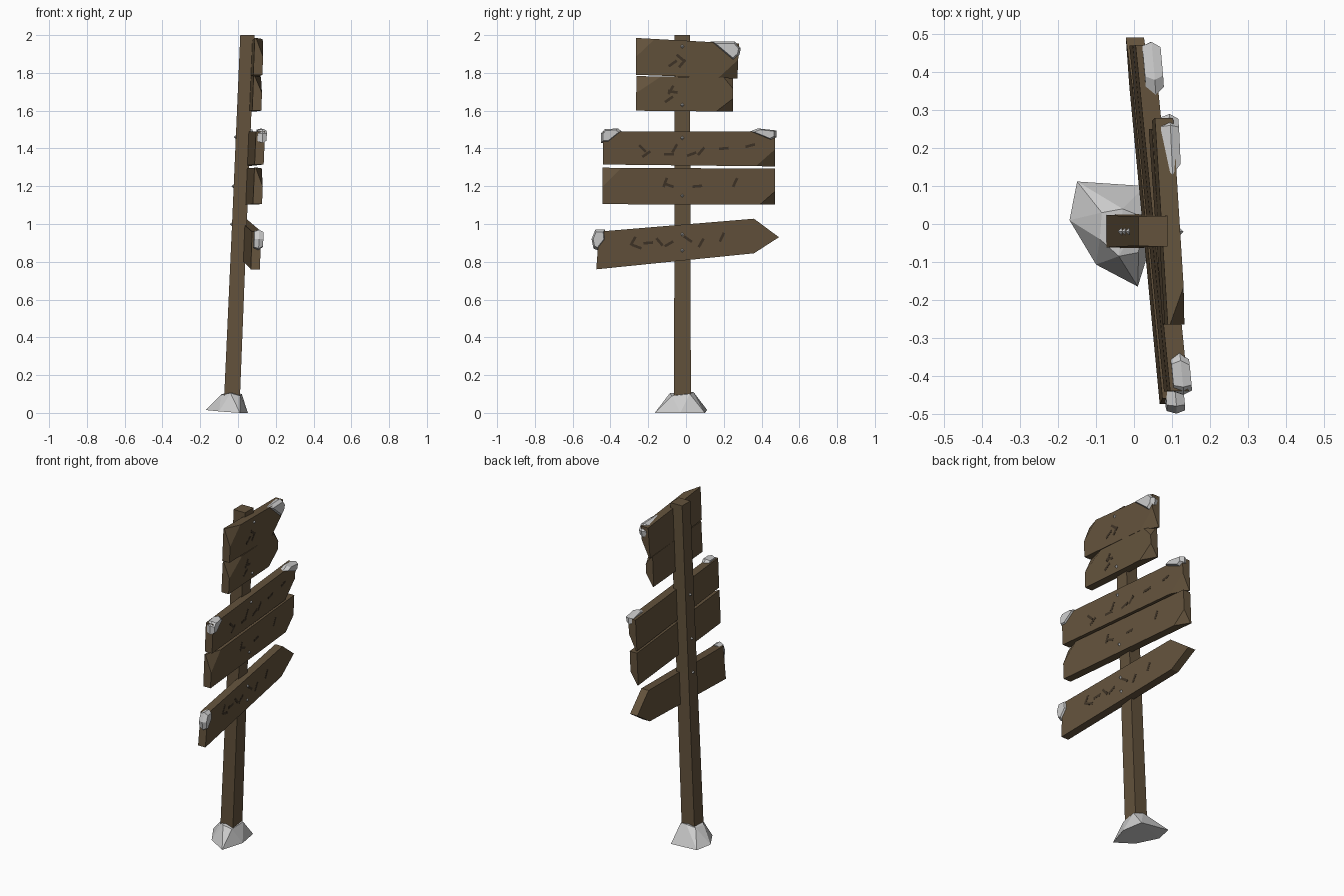
import bpy, bmesh, math
from mathutils import Vector

if "Cube" in bpy.data.objects:
    bpy.data.objects.remove(bpy.data.objects["Cube"])

BACK, FRONT = 0.025, 0.073      # board depth range measured from the post axis
MID_Y = -0.02


def material(name, col):
    m = bpy.data.materials.new(name)
    m.diffuse_color = (*col, 1)
    m.use_nodes = True
    m.node_tree.nodes["Principled BSDF"].inputs["Base Color"].default_value = m.diffuse_color
    return m


wood = material("wood", (0.125, 0.085, 0.045))
dark = material("carved_wood", (0.05, 0.034, 0.02))


def lean(p, yaw):
    # post leans towards +x, boards are additionally turned on the post
    u, y, z = p
    return Vector((u + 0.0425 * z - 0.035 - yaw * (y - MID_Y), y, z))


def finish(bm, name, mat=None, yaw=0.0, leaning=True):
    if leaning:
        for v in bm.verts:
            v.co = lean(v.co, yaw)
    bmesh.ops.recalc_face_normals(bm, faces=bm.faces)
    me = bpy.data.meshes.new(name)
    bm.to_mesh(me)
    bm.free()
    ob = bpy.data.objects.new(name, me)
    bpy.context.collection.objects.link(ob)
    if mat:
        me.materials.append(mat)
    return ob


def prism(outline, u0, u1):
    bm = bmesh.new()
    a = [bm.verts.new((u0, y, z)) for y, z in outline]
    b = [bm.verts.new((u1, y, z)) for y, z in outline]
    bm.faces.new(a)
    bm.faces.new(b)
    for i in range(len(a)):
        j = (i + 1) % len(a)
        bm.faces.new((a[i], a[j], b[j], b[i]))
    bmesh.ops.recalc_face_normals(bm, faces=bm.faces)
    return bm


def chip(bm, outline, i, a, b):
    # slice the front edge off corner i, running out at the back corner
    n = len(outline)
    c, p, q = (Vector(outline[k % n]) for k in (i, i - 1, i + 1))
    p, q = c + (p - c).normalized() * a, c + (q - c).normalized() * b
    P, Q = Vector((FRONT, *p)), Vector((FRONT, *q))
    R = Vector((BACK + 0.006, *c))
    no = (Q - P).cross(R - P).normalized()
    if no.dot(Vector((FRONT, *c)) - P) < 0:
        no = -no
    r = bmesh.ops.bisect_plane(bm, geom=bm.verts[:] + bm.edges[:] + bm.faces[:],
                               plane_co=P, plane_no=no, clear_outer=True)
    edges = [e for e in r["geom_cut"] if isinstance(e, bmesh.types.BMEdge)]
    bmesh.ops.holes_fill(bm, edges=edges, sides=0)


def board(name, outline, yaw, chips=()):
    bm = prism(outline, BACK, FRONT)
    for c in chips:
        chip(bm, outline, *c)
    finish(bm, name, wood, yaw)


def hull(name, pts, yaw=0.0, leaning=True):
    bm = bmesh.new()
    for p in pts:
        bm.verts.new(p)
    r = bmesh.ops.convex_hull(bm, input=bm.verts)
    junk = [g for g in r["geom_interior"] + r["geom_unused"] if isinstance(g, bmesh.types.BMVert)]
    bmesh.ops.delete(bm, geom=list(set(junk)), context="VERTS")
    finish(bm, name, None, yaw, leaning)


def snow(name, outline, yaw):
    # widest ring in the middle of the board depth, smaller rings front and back
    cy = sum(p[0] for p in outline) / len(outline)
    cz = sum(p[1] for p in outline) / len(outline)
    pts = []
    for u, s in ((0.035, 0.8), (0.06, 1.0), (0.083, 0.75)):
        pts += [(u, cy + (y - cy) * s, cz + (z - cz) * s) for y, z in outline]
    hull(name, pts, yaw)


# Post: square, slightly thicker towards the foot
bm = bmesh.new()
rings = []
for z, h in ((0.02, 0.042), (1.0, 0.039), (2.0, 0.038)):
    rings.append([bm.verts.new((sx * h, MID_Y + sy * h, z))
                  for sx, sy in ((1, 1.1), (-1, 1.05), (-1, -1), (1, -1.05))])
bm.faces.new(rings[0])
bm.faces.new(rings[-1])
for lo, hi in zip(rings, rings[1:]):
    for i in range(4):
        j = (i + 1) % 4
        bm.faces.new((lo[i], lo[j], hi[j], hi[i]))
finish(bm, "post", wood)

# Boards, corners listed: bottom left, bottom right, top right, top left
board("top_board_upper", [(-.265, 1.79), (.272, 1.77), (.28, 1.955), (-.265, 1.985)],
      0.06, [(3, .1, .1), (1, .1, .1)])
board("top_board_lower", [(-.265, 1.6), (.25, 1.595), (.25, 1.775), (-.262, 1.783)],
      0.07, [(3, .13, .09), (1, .09, .07), (2, .06, .05)])
board("middle_board_upper", [(-.44, 1.315), (.47, 1.305), (.472, 1.49), (-.44, 1.49)],
      0.1, [(1, .1, .09)])
board("middle_board_lower", [(-.442, 1.105), (.47, 1.102), (.47, 1.293), (-.442, 1.298)],
      0.1, [(3, .1, .1), (1, .08, .07)])
board("arrow_board", [(-.475, .76), (.36, .845), (.492, .93), (.36, 1.028), (-.46, .96)], 0.1)

# Snow on board corners
snow("snow_top", [(.13, 1.965), (.26, 1.965), (.29, 1.93), (.283, 1.895), (.25, 1.865)], 0.045)
snow("snow_middle_left", [(-.45, 1.43), (-.415, 1.43), (-.34, 1.49), (-.36, 1.506),
                          (-.43, 1.502), (-.45, 1.48)], 0.1)
snow("snow_middle_right", [(.34, 1.49), (.45, 1.445), (.48, 1.46), (.48, 1.495), (.38, 1.506)], 0.085)
snow("snow_arrow", [(-.5, .92), (-.49, .87), (-.47, .862), (-.425, .92), (-.43, .97), (-.48, .97)], 0.1)

# Snow mound at the foot
foot = [(-.15, .112, .015), (-.17, .01, .015), (-.1, -.107, .008), (.01, -.165, 0),
        (.052, -.03, 0), (.03, .1, 0)]
crown = [(-.085, .03, .1), (-.09, -.04, .095), (-.04, -.085, .105), (.012, -.075, .09),
         (.02, .02, .1), (-.03, .04, .11)]
hull("snow_mound", foot + crown, leaning=False)

# Nails: front heads, and points coming out at the back
heads = [(FRONT, z) for z in (1.94, 1.63, 1.455, 1.15, .945, .86)]
for i, (u, z) in enumerate(heads + [(-.04, 1.46), (-.04, 1.2), (-.04, 1.0)]):
    r = 0.01
    hull(f"nail_{i + 1}", [(u + s * r, MID_Y, z) for s in (-1, 1)] +
         [(u, MID_Y + s * r, z) for s in (-1, 1)] + [(u, MID_Y, z + s * r) for s in (-1, 1)], 0.0)

# Carved scratches: short plain gouges (y, z, angle) per board
scratches = [
    (.06, [(-.07, 1.85, 35), (-.03, 1.88, -40), (-.02, 1.85, 50)]),
    (.07, [(-.09, 1.66, 35), (-.08, 1.71, 60), (-.07, 1.7, -10)]),
    (.1, [(-.23, 1.4, -45), (-.21, 1.37, 35), (-.09, 1.37, 0), (-.06, 1.4, 60),
          (.03, 1.37, 20), (.08, 1.385, 50), (.2, 1.4, 5), (.34, 1.415, 15)]),
    (.1, [(-.11, 1.22, 70), (-.09, 1.205, -20), (.06, 1.2, 5), (.26, 1.22, 65)]),
    (.1, [(-.28, .91, 60), (-.26, .88, -20), (-.2, .9, 5), (-.14, .905, -50),
          (-.09, .895, 30), (.01, .92, -35), (.08, .9, 60), (.19, .93, 65)]),
]
for row, (yaw, marks) in enumerate(scratches):
    for i, (y, z, ang) in enumerate(marks):
        c, s = math.cos(math.radians(ang)), math.sin(math.radians(ang))
        bar = [(y + c * a - s * b, z + s * a + c * b)
               for a, b in ((-.026, -.007), (.026, -.007), (.026, .007), (-.026, .007))]
        finish(prism(bar, FRONT - .006, FRONT + .001), f"scratch_{row + 1}_{i + 1}", dark, yaw)
